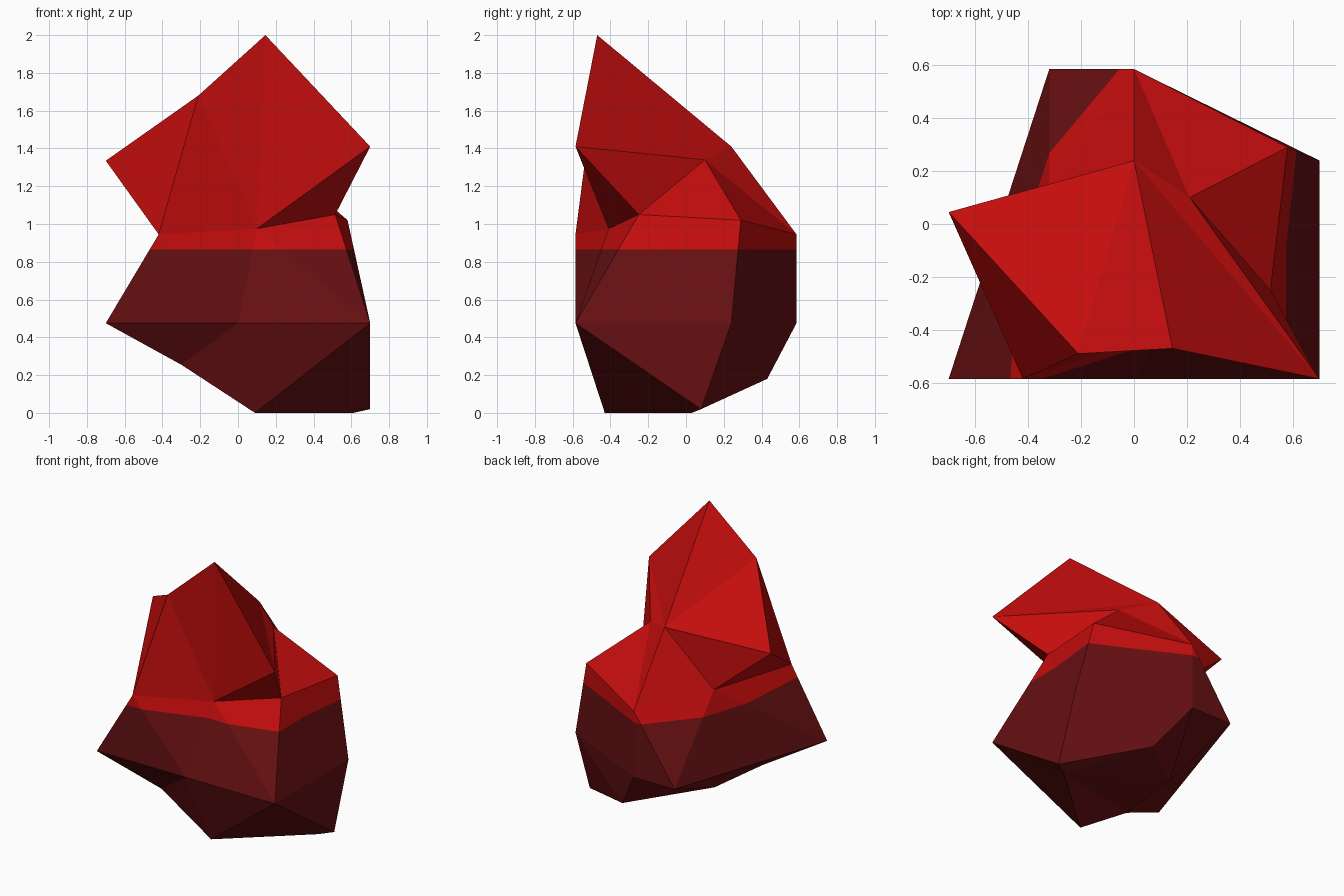
import bpy, bmesh

if "Cube" in bpy.data.objects:
    bpy.data.objects.remove(bpy.data.objects["Cube"])

# Faceted crystal rock: four six-sided rings, listed left-front, front,
# right-front, right, back, left
RINGS = [
    [(-.30, -.43, .255), (.09, -.43, 0), (.61, .03, 0),
     (.70, .08, .02), (.20, .43, .18), (-.26, .05, .27)],
    [(-.70, -.585, .475), (0, -.585, .475), (.70, -.585, .475),
     (.70, .24, .475), (0, .585, .475), (-.32, .585, .475)],
    [(-.42, -.585, .945), (.10, -.41, .975), (.515, -.25, 1.05),
     (.58, .29, 1.02), (0, .585, .945), (-.32, .145, 1.015)],
    [(-.21, -.49, 1.68), (.145, -.47, 2.0), (.70, -.585, 1.41),
     (.21, .10, 1.34), (0, .24, 1.41), (-.70, .045, 1.335)],
]
# Which way each side panel is split into triangles
SPLITS = ["//\\\\\\\\", "\\\\\\\\\\\\", "\\//\\\\\\"]
BAND = 0.865  # height where the colour changes


def make_material(name, rgb):
    m = bpy.data.materials.new(name)
    m.diffuse_color = (*rgb, 1)
    m.use_nodes = True
    m.node_tree.nodes["Principled BSDF"].inputs["Base Color"].default_value = m.diffuse_color
    return m


bm = bmesh.new()
rings = [[bm.verts.new(p) for p in ring] for ring in RINGS]

# Side panels between neighbouring rings
for low, high, split in zip(rings, rings[1:], SPLITS):
    for i, s in enumerate(split):
        j = (i + 1) % 6
        a, b, c, d = low[i], low[j], high[j], high[i]
        tris = [(a, b, d), (b, c, d)] if s == "\\" else [(a, b, c), (a, c, d)]
        for t in tris:
            bm.faces.new(t)

# Top and bottom caps as fans from one corner
for ring, k in ((rings[-1], 4), (rings[0], 2)):
    for n in range(1, 5):
        bm.faces.new((ring[k], ring[(k + n) % 6], ring[(k + n + 1) % 6]))
bmesh.ops.recalc_face_normals(bm, faces=bm.faces[:])

# Cut the colour line and colour by height
bmesh.ops.bisect_plane(bm, geom=bm.verts[:] + bm.edges[:] + bm.faces[:],
                       plane_co=(0, 0, BAND), plane_no=(0, 0, 1))
for f in bm.faces:
    f.material_index = 1 if f.calc_center_median().z < BAND else 0
    f.smooth = False

mesh = bpy.data.meshes.new("crystal_rock")
bm.to_mesh(mesh)
bm.free()
mesh.materials.append(make_material("bright red", (.56, .004, .004)))
mesh.materials.append(make_material("dark red", (.135, .005, .006)))
rock = bpy.data.objects.new("crystal_rock", mesh)
bpy.context.collection.objects.link(rock)
